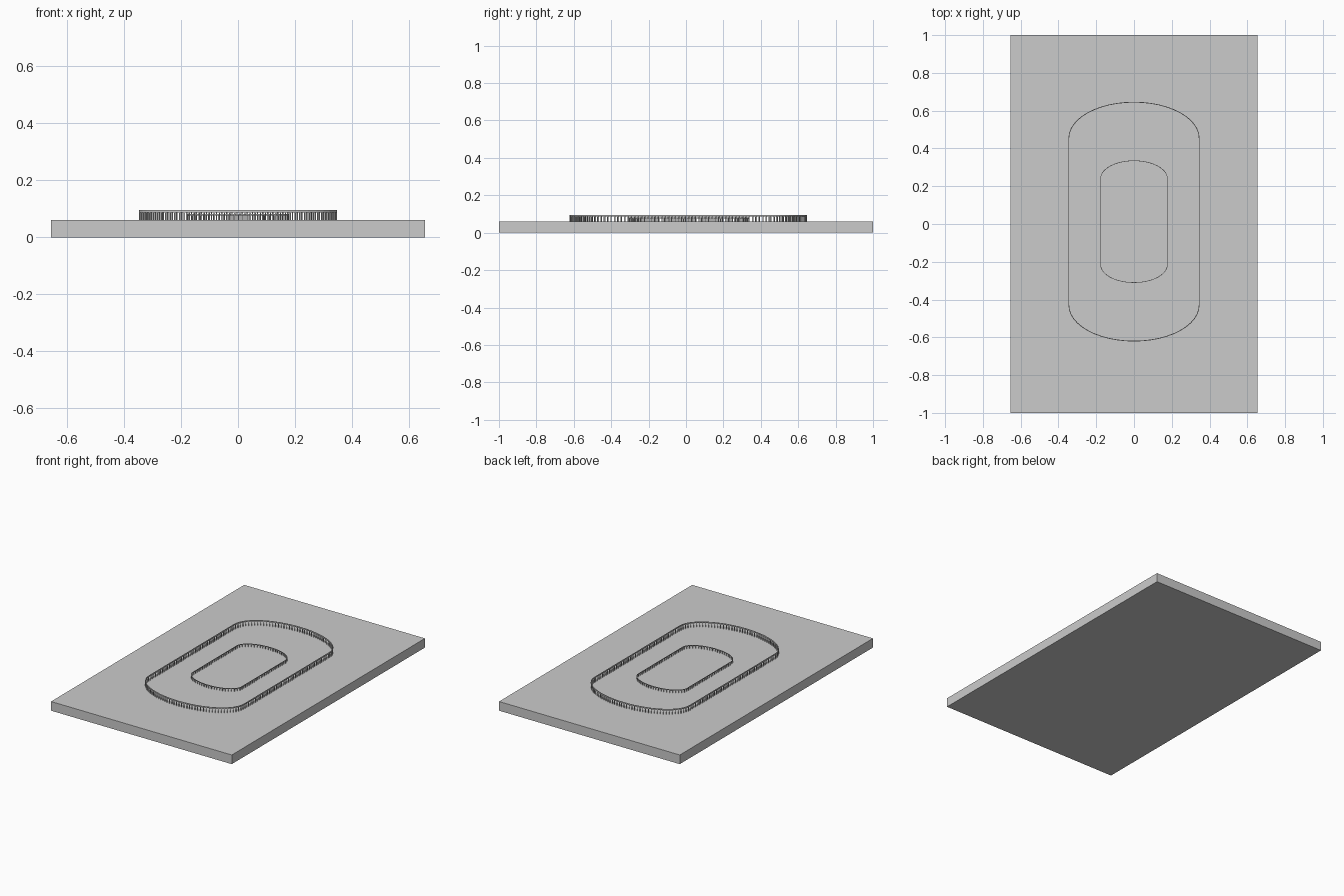
import bpy, bmesh
from math import sin, cos, pi, atan2
from mathutils import Vector, Matrix

if "Cube" in bpy.data.objects:
    bpy.data.objects.remove(bpy.data.objects["Cube"])

BASE_TOP = 0.06


def add_object(name, bm):
    mesh = bpy.data.meshes.new(name)
    bm.to_mesh(mesh)
    bm.free()
    obj = bpy.data.objects.new(name, mesh)
    bpy.context.collection.objects.link(obj)


def add_box(bm, centre, size, angle=0.0):
    m = (Matrix.Translation(centre) @ Matrix.Rotation(angle, 4, 'Z')
         @ Matrix.Diagonal((*size, 1)))
    bmesh.ops.create_cube(bm, size=1, matrix=m)


def oval(half_w, y_low, y_high, cap, n=24):
    """Straight sides joined by flattened elliptical ends."""
    pts = []
    for start, cy in ((0, y_high), (pi, y_low)):
        for i in range(n + 1):
            a = start + pi * i / n
            pts.append(Vector((half_w * cos(a), cy + cap * sin(a), 0)))
    return pts


def spaced(pts, step):
    """Evenly spaced (position, heading) pairs along a closed loop."""
    out, carry = [], 0.0
    for a, b in zip(pts, pts[1:] + pts[:1]):
        d = b - a
        t = carry
        while t < d.length:
            out.append((a + d * (t / d.length), atan2(d.y, d.x)))
            t += step
        carry = t - d.length
    return out


def fence(name, pts, top, width, rail_h, step):
    # top rail: square section swept around the loop
    bm = bmesh.new()
    rings = []
    count = len(pts)
    for i, p in enumerate(pts):
        t = (pts[(i + 1) % count] - pts[i - 1]).normalized()
        side = Vector((t.y, -t.x, 0)) * width / 2
        rings.append([bm.verts.new(p + side * s + Vector((0, 0, z)))
                      for s, z in ((1, top - rail_h), (1, top), (-1, top), (-1, top - rail_h))])
    for i in range(count):
        a, b = rings[i], rings[(i + 1) % count]
        for k in range(4):
            bm.faces.new((a[k], b[k], b[(k + 1) % 4], a[(k + 1) % 4]))
    bmesh.ops.recalc_face_normals(bm, faces=bm.faces)
    add_object(name + "_rail", bm)

    # posts under the rail
    bm = bmesh.new()
    h = top - rail_h - BASE_TOP
    for p, ang in spaced(pts, step):
        add_box(bm, p + Vector((0, 0, BASE_TOP + h / 2)), (width, width, h), ang)
    add_object(name + "_posts", bm)


# ground slab
bm = bmesh.new()
add_box(bm, Vector((0, 0, BASE_TOP / 2)), (1.31, 2.0, BASE_TOP))
add_object("ground_slab", bm)

# outer and inner track fences
fence("outer_fence", oval(0.345, -0.43, 0.455, 0.19), 0.095, 0.004, 0.008, 0.018)
fence("inner_fence", oval(0.177, -0.215, 0.24, 0.095), 0.081, 0.003, 0.005, 0.018)
